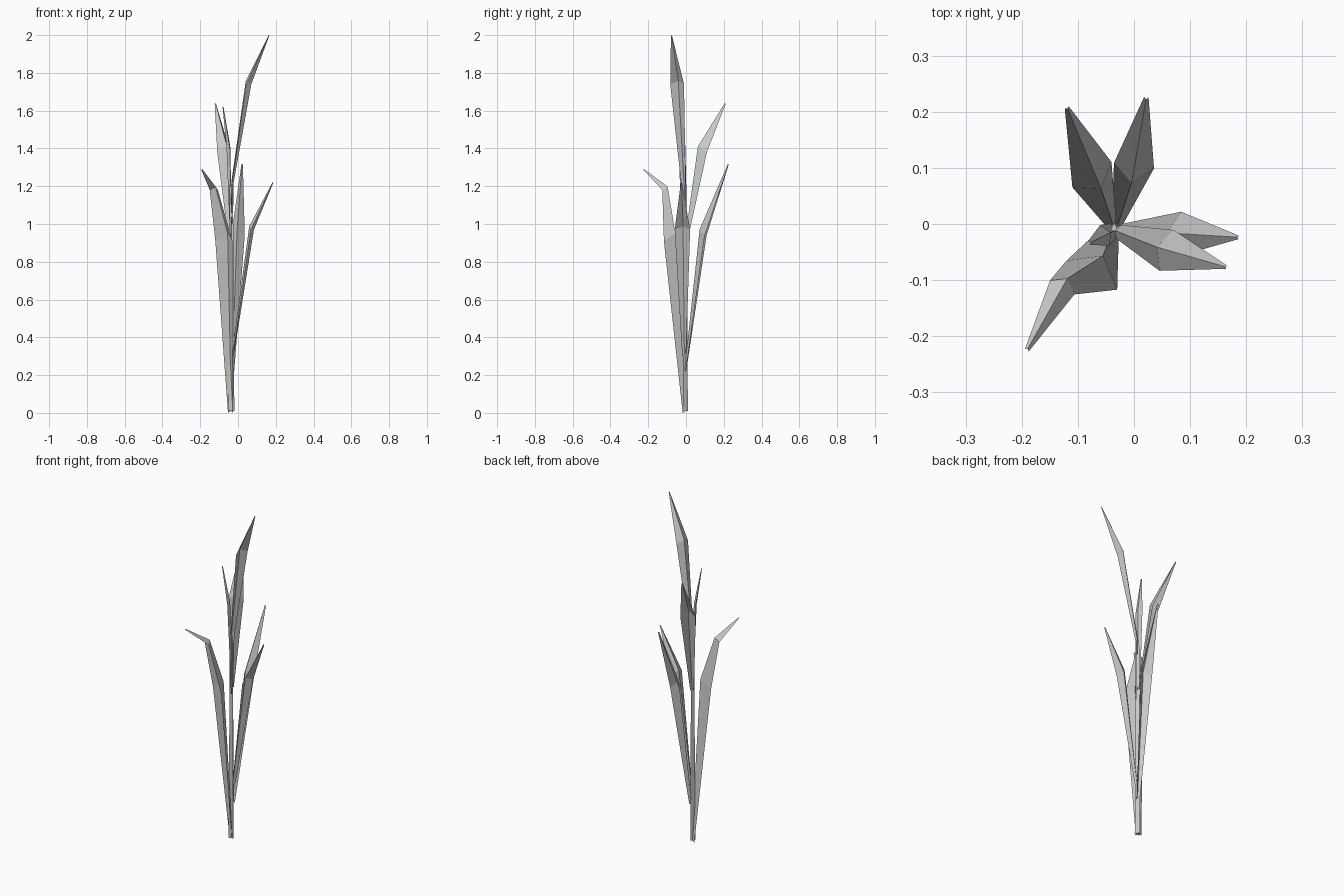
import bpy
import bmesh
from math import radians, cos, sin
from mathutils import Vector

cube = bpy.data.objects.get("Cube")
if cube:
    bpy.data.objects.remove(cube)

# Single flat colour
grey = bpy.data.materials.new("plain grey")
grey.use_nodes = True
COLOUR = (0.58, 0.58, 0.58, 1)
grey.diffuse_color = COLOUR
grey.node_tree.nodes["Principled BSDF"].inputs["Base Color"].default_value = COLOUR


def finish(name, bm):
    mesh = bpy.data.meshes.new(name)
    bm.to_mesh(mesh)
    bm.free()
    mesh.materials.append(grey)
    obj = bpy.data.objects.new(name, mesh)
    bpy.context.collection.objects.link(obj)


def leaf(name, angle, stations):
    """Folded blade: each station is (x, y, z, width, ridge depth)."""
    out = Vector((cos(radians(angle)), sin(radians(angle)), 0))
    side = Vector((-out.y, out.x, 0))
    bm = bmesh.new()
    rows = []
    for x, y, z, width, depth in stations:
        c = Vector((x, y, z))
        ridge = c - out * depth + Vector((0, 0, depth))
        rows.append([bm.verts.new(p) for p in
                     (c + side * width / 2, ridge, c - side * width / 2)])
    for low, high in zip(rows, rows[1:]):
        for i in range(2):
            bm.faces.new((low[i], low[i + 1], high[i + 1], high[i]))
    finish(name, bm)


# Thin three-sided stem
bm = bmesh.new()
bmesh.ops.create_cone(bm, cap_ends=True, segments=3, radius1=0.018,
                      radius2=0.01, depth=1.2)
bmesh.ops.translate(bm, verts=bm.verts, vec=(-0.035, -0.008, 0.61))
finish("stem", bm)

# Lower leaves
leaf("front_leaf", 240, [(-0.04, -0.01, 0, 0.03, 0.01),
                         (-0.075, -0.091, 0.91, 0.104, 0.04),
                         (-0.128, -0.113, 1.18, 0.05, 0.018),
                         (-0.191, -0.225, 1.288, 0.008, 0.003)])
leaf("back_leaf", 82, [(-0.03, 0.0, 0.22, 0.02, 0.008),
                       (0.0, 0.104, 0.94, 0.072, 0.032),
                       (0.022, 0.226, 1.315, 0.008, 0.004)])
leaf("side_leaf", -10, [(-0.025, -0.01, 0.3, 0.02, 0.008),
                        (0.077, -0.019, 0.97, 0.083, 0.018),
                        (0.187, -0.024, 1.22, 0.006, 0.003)])

# Upper leaves
leaf("upper_back_leaf", 123, [(-0.04, 0.0, 0.9, 0.02, 0.008),
                              (-0.075, 0.088, 1.38, 0.083, 0.03),
                              (-0.12, 0.208, 1.637, 0.008, 0.003)])
leaf("young_leaf", 205, [(-0.035, -0.01, 0.87, 0.025, 0.006),
                         (-0.052, -0.02, 1.4, 0.04, 0.012),
                         (-0.08, -0.034, 1.62, 0.008, 0.003)])
leaf("tall_leaf", -19, [(-0.032, -0.012, 0.9, 0.018, 0.006),
                        (-0.027, -0.014, 1.22, 0.026, 0.008),
                        (0.058, -0.047, 1.74, 0.077, 0.018),
                        (0.165, -0.077, 1.998, 0.006, 0.002)])
